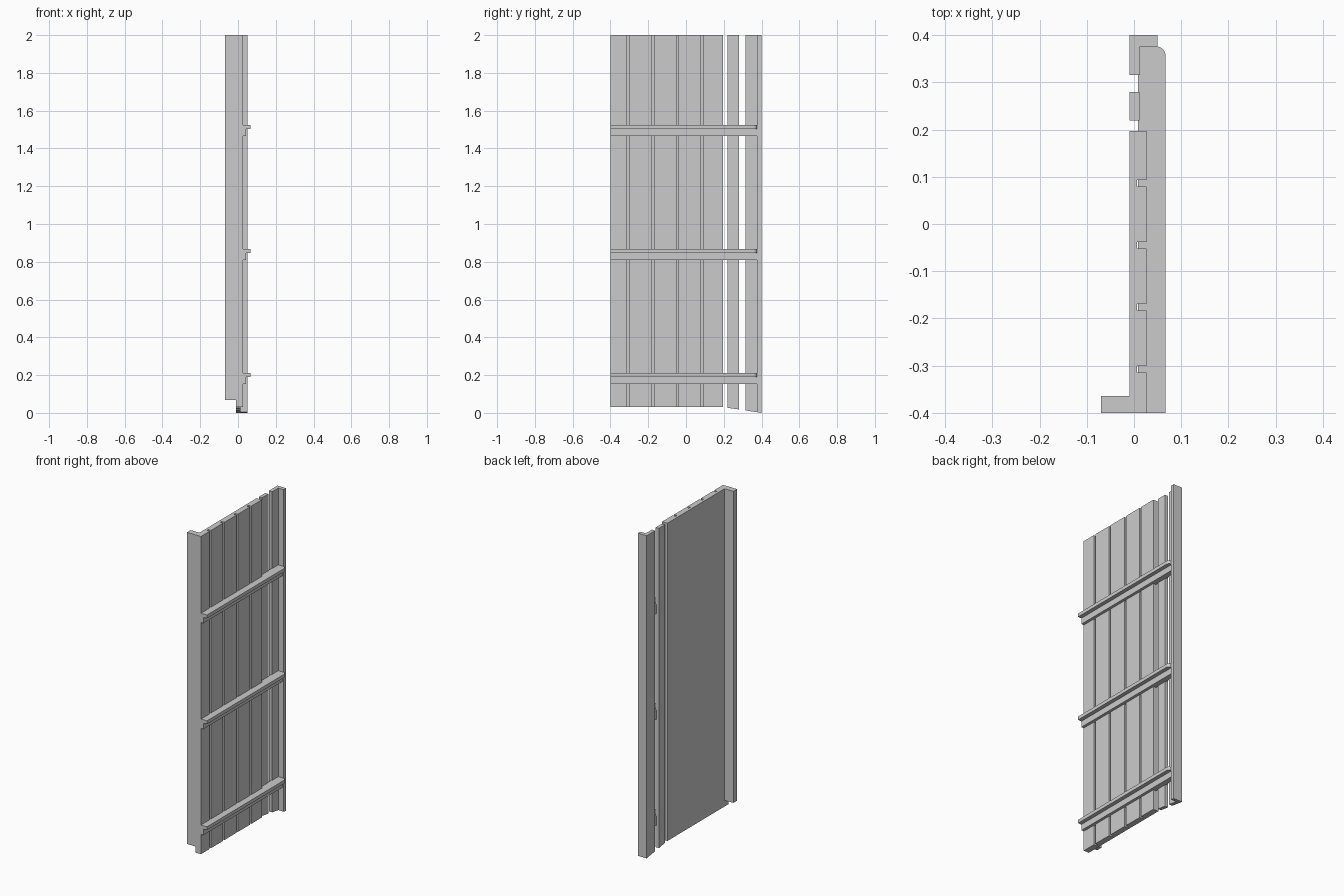
import bpy
import bmesh
from mathutils import Vector

cube = bpy.data.objects.get("Cube")
if cube:
    bpy.data.objects.remove(cube, do_unlink=True)

TOP = 2.0
GREY = (0.6, 0.6, 0.6, 1.0)

grey = bpy.data.materials.new("plain grey")
grey.use_nodes = True
grey.diffuse_color = GREY
grey.node_tree.nodes["Principled BSDF"].inputs["Base Color"].default_value = GREY


def prism(points, offset):
    """Fill a closed outline and extrude it along the offset."""
    bm = bmesh.new()
    face = bm.faces.new([bm.verts.new(p) for p in points])
    ext = bmesh.ops.extrude_face_region(bm, geom=[face])
    moved = [v for v in ext["geom"] if isinstance(v, bmesh.types.BMVert)]
    bmesh.ops.translate(bm, verts=moved, vec=Vector(offset))
    bmesh.ops.recalc_face_normals(bm, faces=bm.faces)
    return bm


def finish(bm, name):
    mesh = bpy.data.meshes.new(name)
    bm.to_mesh(mesh)
    bm.free()
    mesh.materials.append(grey)
    obj = bpy.data.objects.new(name, mesh)
    bpy.context.collection.objects.link(obj)
    return obj


def upright(name, plan, bottom):
    """Vertical part from a plan outline; bottom gives the height of its foot at y."""
    bm = prism([(x, y, bottom(y)) for x, y in plan], (0, 0, 1))
    for v in bm.verts:
        if v.co.z > 0.5:
            v.co.z = TOP
    return finish(bm, name)


def rectangle(x0, x1, y0, y1):
    return [(x0, y0), (x1, y0), (x1, y1), (x0, y1)]


def slope(y):
    return 0.15 * (0.4 - y)


# Main panel with four vertical grooves in its outer face
BACK, FACE, FLOOR = -0.01, 0.026, 0.006
plan = [(BACK, -0.4), (FACE, -0.4)]
for i in range(4):
    y = -0.314 + i * 0.1313
    plan += [(FACE, y), (FLOOR, y), (FLOOR, y + 0.013), (FACE, y + 0.013)]
plan += [(FACE, 0.197), (BACK, 0.197)]
upright("grooved_panel", plan, lambda y: 0.03)

# Return flange along the front edge
upright("front_flange", rectangle(-0.07, BACK, -0.4, -0.364), lambda y: 0.068)

# Separate narrow board and the angled end post, with a sloping foot
upright("narrow_board", rectangle(BACK, 0.012, 0.219, 0.28), slope)
post = [(BACK, 0.316), (0.013, 0.316), (0.013, 0.376), (0.05, 0.376), (0.05, 0.4), (BACK, 0.4)]
upright("end_post", post, slope)

# Stepped horizontal rails with a rounded outer corner on the upper lip
LIP, END = 0.067, 0.376
for name, z in (("lower_rail", 0.153), ("middle_rail", 0.81), ("upper_rail", 1.466)):
    profile = [(0.008, z), (0.043, z), (0.043, z + 0.037), (LIP, z + 0.037),
               (LIP, z + 0.058), (0.008, z + 0.058)]
    bm = prism([(x, -0.4, h) for x, h in profile], (0, END + 0.4, 0))
    corner = [e for e in bm.edges
              if all(v.co.x > LIP - 0.001 and v.co.y > END - 0.001 for v in e.verts)]
    bmesh.ops.bevel(bm, geom=corner, offset=0.02, segments=6, profile=0.5, affect='EDGES')
    rail = finish(bm, name)
    bpy.ops.object.select_all(action='DESELECT')
    rail.select_set(True)
    bpy.context.view_layer.objects.active = rail
    bpy.ops.object.shade_smooth_by_angle()
